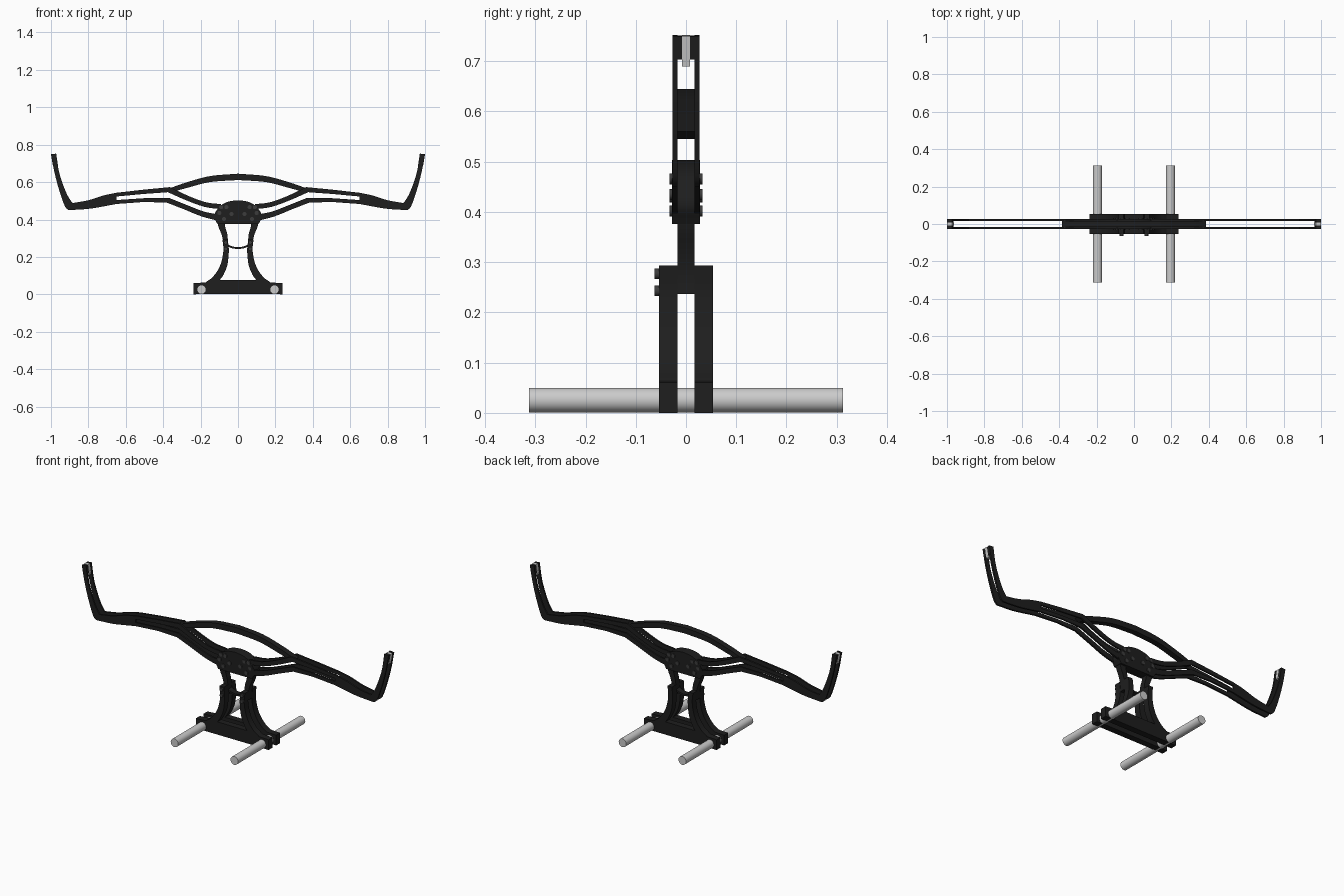
import bpy, bmesh
from math import radians
from mathutils import Matrix, Vector

if "Cube" in bpy.data.objects:
    bpy.data.objects.remove(bpy.data.objects["Cube"])


def material(name, v):
    m = bpy.data.materials.new(name)
    m.diffuse_color = (v, v, v, 1)
    m.use_nodes = True
    m.node_tree.nodes["Principled BSDF"].inputs["Base Color"].default_value = m.diffuse_color
    return m


black = material("black_frame", 0.013)
bolt_grey = material("dark_bolt", 0.045)


def finish(bm, name, mat=None):
    bmesh.ops.remove_doubles(bm, verts=bm.verts, dist=0.00001)
    bmesh.ops.recalc_face_normals(bm, faces=bm.faces)
    me = bpy.data.meshes.new(name)
    bm.to_mesh(me)
    bm.free()
    ob = bpy.data.objects.new(name, me)
    bpy.context.collection.objects.link(ob)
    if mat:
        me.materials.append(mat)
    bpy.ops.object.select_all(action='DESELECT')
    ob.select_set(True)
    bpy.context.view_layer.objects.active = ob
    bpy.ops.object.shade_smooth_by_angle(angle=radians(30))
    return ob


def smooth_path(pts, n):
    p = [Vector(q) for q in pts]
    if n == 1:
        return p
    p = [2 * p[0] - p[1]] + p + [2 * p[-1] - p[-2]]
    out = []
    for a, b, c, d in zip(p, p[1:], p[2:], p[3:]):
        for i in range(n):
            t = i / n
            out.append(0.5 * (2 * b + (c - a) * t + (2 * a - 5 * b + 4 * c - d) * t * t
                              + (3 * b - a - 3 * c + d) * t ** 3))
    return out + [p[-2]]


def ribbon(name, upper, lower, layers, n=4):
    """Flat plate between two x/z edges, extruded over y layers, mirrored in x."""
    a, b = smooth_path(upper, n), smooth_path(lower, n)
    bm = bmesh.new()
    for s in (1, -1):
        for y0, y1 in layers:
            rings = [[bm.verts.new((s * q.x, y, q.y)) for q, y in
                      ((u, y0), (u, y1), (w, y1), (w, y0))] for u, w in zip(a, b)]
            for r, t in zip(rings, rings[1:]):
                for k in range(4):
                    bm.faces.new((r[k], r[k - 1], t[k - 1], t[k]))
            if a[0].x > 1e-6:
                bm.faces.new(rings[0])
            bm.faces.new(rings[-1])
    return finish(bm, name, black)


def rods(name, spots, radius, y0, y1, mat=None, sides=24):
    """Cylinders along y at x/z spots, mirrored in x."""
    bm = bmesh.new()
    for x, z in spots:
        for s in (1, -1):
            bmesh.ops.create_cone(bm, cap_ends=True, segments=sides, radius1=radius, radius2=radius,
                                  depth=y1 - y0, matrix=Matrix.Translation((s * x, (y0 + y1) / 2, z))
                                  @ Matrix.Rotation(radians(90), 4, 'X'))
    return finish(bm, name, mat)


MID = [(-0.017, 0.017)]
SKINS = [(-0.027, -0.017), (0.017, 0.027)]
FEET = [(-0.054, -0.017), (0.017, 0.054)]

# Mounting rods and twin base plates with flared columns
rods("mounting_rod", [(0.195, 0.0255)], 0.0245, -0.313, 0.313, sides=32)
ribbon("base_plate", [(0, .077), (.1, .077), (.18, .063), (.237, .06)],
       [(0, .002), (.1, .002), (.18, .002), (.237, 0)], FEET, 1)
ribbon("base_column",
       [(.185, .055), (.165, .07), (.138, .09), (.107, .13), (.087, .18), (.078, .24), (.083, .293)],
       [(.1, .055), (.097, .076), (.08, .1), (.062, .14), (.053, .18), (.049, .24), (.055, .293)], FEET)

# Stem between the columns, with its thin cross arc
ribbon("stem", [(.078, .237), (.079, .28), (.088, .32), (.104, .36), (.112, .39)],
       [(.052, .237), (.054, .28), (.057, .32), (.068, .36), (.07, .39)], MID)
ribbon("stem_cross_arc", [(0, .252), (.025, .255), (.045, .262), (.06, .27)],
       [(0, .242), (.025, .245), (.045, .251), (.06, .258)], MID)

# Central hub
ribbon("hub", [(0, .503), (.05, .496), (.092, .475), (.12, .44), (.127, .41), (.115, .385)],
       [(0, .376), (.03, .376), (.06, .376), (.085, .376), (.1, .376), (.11, .376)],
       [(-0.0275, 0.0275)])

# Upper arch in the middle layer
ribbon("upper_arch", [(0, .645), (.15, .632), (.28, .597), (.385, .56)],
       [(0, .611), (.15, .6), (.28, .567), (.358, .545)], MID, 6)

# Wing skins: upper and lower rails around the long slot, then blade and horn
ribbon("wing_upper_rail_inner", [(.09, .482), (.17, .492), (.26, .524), (.365, .573)],
       [(.09, .455), (.18, .468), (.28, .504), (.375, .546)], SKINS)
ribbon("wing_upper_rail_outer", [(.365, .573), (.5, .56), (.65, .543)],
       [(.375, .546), (.5, .537), (.65, .523)], SKINS, 1)
ribbon("wing_lower_rail_inner", [(.09, .425), (.18, .442), (.28, .48), (.37, .516)],
       [(.09, .39), (.19, .415), (.29, .455), (.38, .49)], SKINS)
ribbon("wing_lower_rail_outer", [(.37, .516), (.5, .514), (.65, .504)],
       [(.38, .49), (.5, .494), (.65, .483)], SKINS, 1)
ribbon("wing_blade", [(.65, .543), (.72, .528), (.8, .503), (.885, .488)],
       [(.65, .483), (.72, .47), (.8, .457), (.905, .45)], SKINS)
ribbon("wing_horn", [(.885, .488), (.91, .526), (.935, .585), (.958, .66), (.972, .752)],
       [(.905, .45), (.926, .472), (.957, .56), (.982, .655), (1.0, .75)], SKINS)

# Horn tips: dark spacers gripping a light grey insert
ribbon("tip_spacer", [(.966, .705), (.972, .751)], [(.992, .703), (.999, .749)],
       [(-0.0175, -0.008), (0.008, 0.0175)], 1)
tip = ribbon("tip_insert", [(.963, .692), (.972, .752)], [(.99, .69), (1.0, .75)],
             [(-0.008, 0.008)], 1)
tip.data.materials.clear()

# Bolts
hub_spots = [(.1, .435), (.062, .466), (.035, .43), (.075, .402), (.09, .466)]
rods("hub_bolt_front", hub_spots, .011, -.0325, -.026, bolt_grey, 16)
rods("hub_bolt_back", hub_spots, .011, .026, .0325, bolt_grey, 16)
rods("column_bolt", [(.066, .243), (.066, .277)], .0105, -.063, -.05, bolt_grey, 16)
